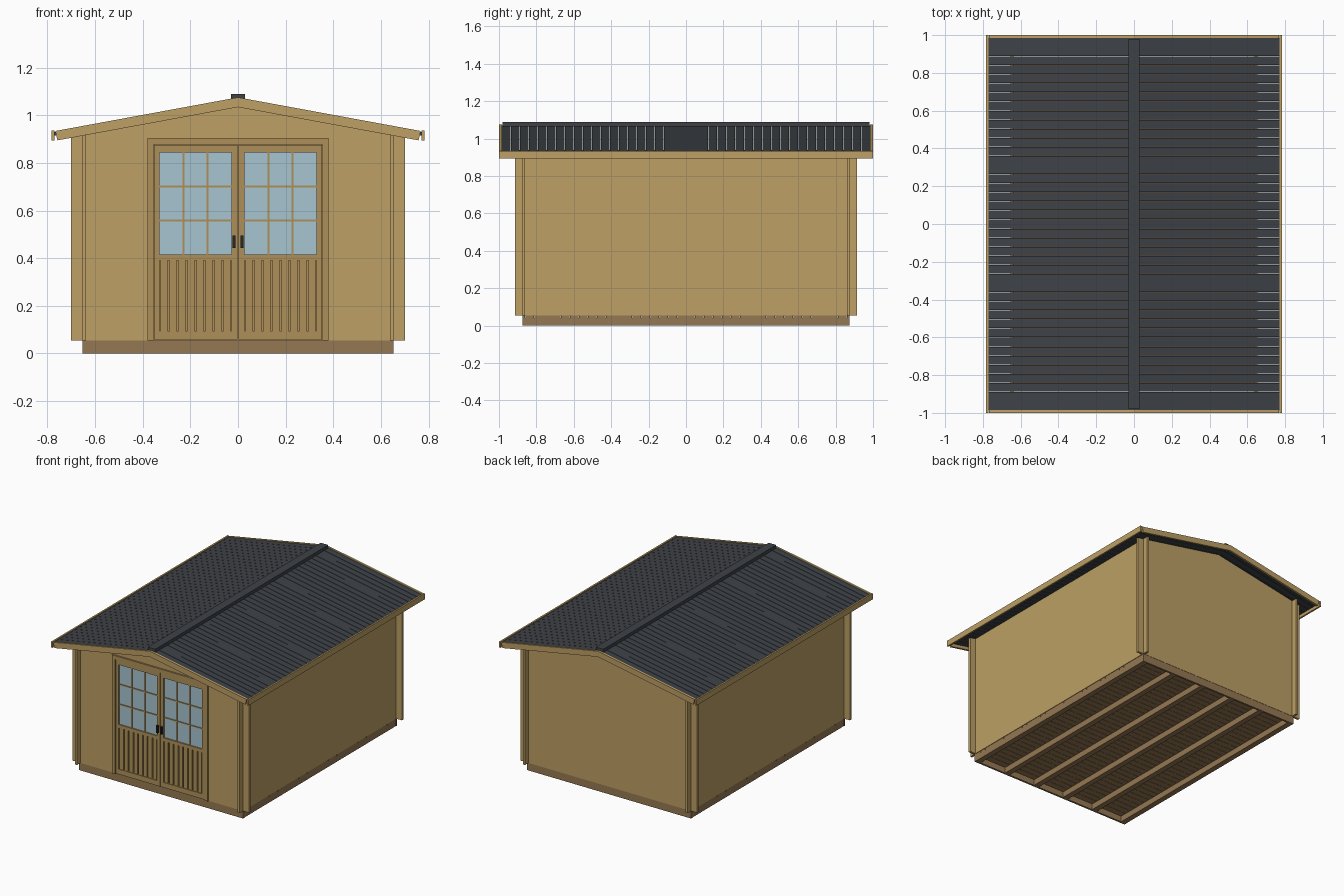
import bpy, bmesh

if "Cube" in bpy.data.objects:
    bpy.data.objects.remove(bpy.data.objects["Cube"])

def mat(name, r, g, b):
    m = bpy.data.materials.new(name)
    m.diffuse_color = (r, g, b, 1)
    m.use_nodes = True
    m.node_tree.nodes["Principled BSDF"].inputs["Base Color"].default_value = m.diffuse_color
    return m

WALL = mat("wall_wood", .51, .35, .13)
TRIM = mat("trim_wood", .43, .28, .10)
BASE = mat("base_wood", .30, .19, .085)
ROOF = mat("roof_felt", .048, .054, .062)
GLASS = mat("glass", .39, .56, .64)
BLACK = mat("handle_black", .02, .02, .022)

def finish(name, bm, m):
    bmesh.ops.recalc_face_normals(bm, faces=bm.faces)
    me = bpy.data.meshes.new(name)
    bm.to_mesh(me)
    bm.free()
    me.materials.append(m)
    ob = bpy.data.objects.new(name, me)
    bpy.context.collection.objects.link(ob)
    return ob

def add_prism(bm, pts, y0, y1):
    """Extrude an (x, z) outline from y0 to y1."""
    f = bm.faces.new([bm.verts.new((x, y0, z)) for x, z in pts])
    ext = bmesh.ops.extrude_face_region(bm, geom=[f])
    vs = [v for v in ext["geom"] if isinstance(v, bmesh.types.BMVert)]
    bmesh.ops.translate(bm, verts=vs, vec=(0, y1 - y0, 0))

def add_box(bm, x0, x1, y0, y1, z0, z1):
    add_prism(bm, [(x0, z0), (x1, z0), (x1, z1), (x0, z1)], y0, y1)

def boxes(name, m, *dims):
    bm = bmesh.new()
    for d in dims:
        add_box(bm, *d)
    return finish(name, bm, m)

def prism(name, m, pts, y0, y1):
    bm = bmesh.new()
    add_prism(bm, pts, y0, y1)
    return finish(name, bm, m)

def mirror_x(ob):
    ob.modifiers.new("mirror", 'MIRROR').use_axis[0] = True
    return ob

SLOPE = 0.184
FLOOR = 0.055

def zr(x, top):
    return top - SLOPE * abs(x)

# gable walls, running past the corners; the front one has a door notch
prism("back_wall", WALL, [(-.7, FLOOR), (.7, FLOOR), (.7, zr(.7, 1.056)),
      (0, 1.056), (-.7, zr(.7, 1.056))], .86, .876)
prism("front_wall", WALL, [(-.7, FLOOR), (-.37, FLOOR), (-.37, .895), (.37, .895),
      (.37, FLOOR), (.7, FLOOR), (.7, zr(.7, 1.056)), (0, 1.056),
      (-.7, zr(.7, 1.056))], -.876, -.86)

# side walls
mirror_x(prism("side_walls", WALL, [(.638, FLOOR), (.654, FLOOR), (.654, zr(.654, 1.056)),
         (.638, zr(.638, 1.056))], -.915, .915))

# floor joists, end rims and floor boards
boxes("floor_joists", BASE, *[(x - .02, x + .02, -.86, .86, 0, .042)
      for x in [-.63 + .252 * i for i in range(6)]])
boxes("base_rims", BASE, *[(-.652, .652, min(s * .86, s * .874), max(s * .86, s * .874), 0, FLOOR)
      for s in (-1, 1)])
n = 36
p = 1.72 / n
boxes("floor_boards", BASE, *[(-.65, .65, -.86 + i * p + .001, -.86 + (i + 1) * p - .001, .042, FLOOR)
      for i in range(n)])

# roof boards running down each slope with thin gaps
bm = bmesh.new()
n = 41
p = 1.97 / n
for i in range(n):
    y = -.985 + i * p
    add_prism(bm, [(0, 1.056), (.77, zr(.77, 1.056)), (.77, zr(.77, 1.071)), (0, 1.071)],
              y + .0012, y + p - .0012)
mirror_x(finish("roof_boards", bm, ROOF))

# ridge cap
boxes("ridge_cap", ROOF, (-.03, .03, -.98, .98, 1.066, 1.089))

# barge boards on both gables
bm = bmesh.new()
for y in (-1, .985):
    add_prism(bm, [(0, 1.034), (.758, zr(.758, 1.034)), (.767, zr(.767, 1.075)), (0, 1.075)],
              y, y + .015)
mirror_x(finish("barge_boards", bm, WALL))

# eave fascias
mirror_x(boxes("eave_fascias", WALL, (.771, .783, -1, 1, .893, .935)))

# door frame
boxes("door_frame", TRIM, (-.38, -.355, -.888, -.85, FLOOR, .905),
      (.355, .38, -.888, -.85, FLOOR, .905), (-.355, .355, -.888, -.85, .877, .905))

# double doors: stiles, rails, slats, glazing bars, glass and handles
X0, X1 = .027, .330
YF, YB = -.882, -.86
mirror_x(boxes("door_leaves", TRIM,
    (.002, X0, YF, YB, .058, .875), (X1, .353, YF, YB, .058, .875),
    (X0, X1, YF, YB, .844, .875), (X0, X1, YF, YB, .39, .415),
    (X0, X1, YF, YB, .058, .095)))
w = (X1 - X0) / 8
mirror_x(boxes("door_slats", TRIM, *[(X0 + i * w + .004, X0 + (i + 1) * w - .004, -.878, -.868, .095, .39)
         for i in range(8)]))
mirror_x(boxes("door_panel_backing", TRIM, (X0, X1, -.869, -.862, .095, .39)))
bars = [(x - .004, x + .004, -.879, -.863, .415, .844) for x in (.128, .229)]
bars += [(X0, X1, -.878, -.864, z - .004, z + .004) for z in (.558, .701)]
mirror_x(boxes("glazing_bars", TRIM, *bars))
mirror_x(boxes("door_glass", GLASS, (X0, X1, -.873, -.868, .415, .844)))
mirror_x(boxes("door_handles", BLACK, (.010, .023, -.898, YF, .443, .495)))
